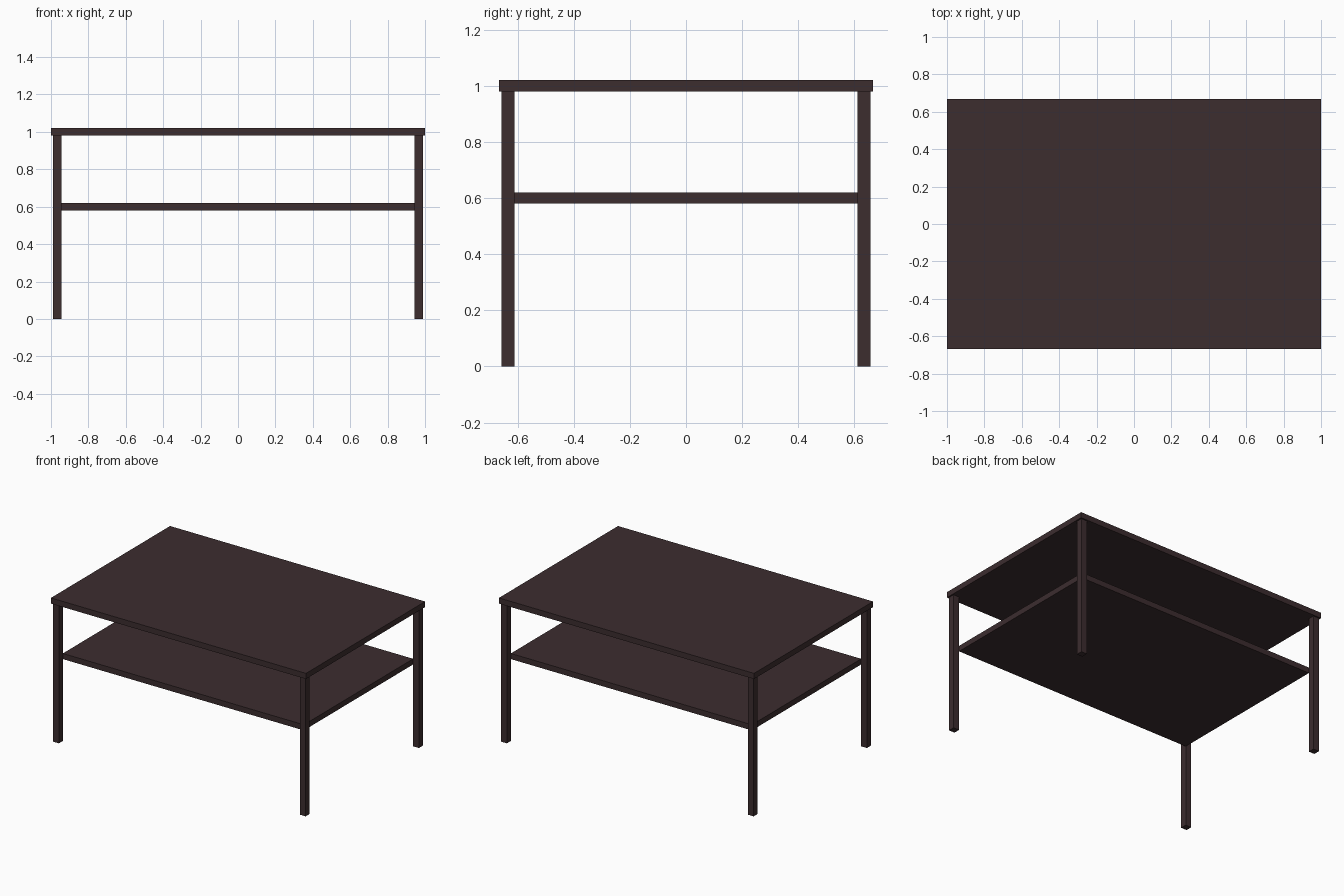
import bpy

if "Cube" in bpy.data.objects:
    bpy.data.objects.remove(bpy.data.objects["Cube"])

# Dark brown wood for the whole table
wood = bpy.data.materials.new("dark brown wood")
wood.diffuse_color = (0.045, 0.026, 0.028, 1.0)
wood.use_nodes = True
wood.node_tree.nodes["Principled BSDF"].inputs["Base Color"].default_value = wood.diffuse_color


def box(name, lo, hi):
    """Axis-aligned box between two corners."""
    bpy.ops.mesh.primitive_cube_add(size=1, location=[(a + b) / 2 for a, b in zip(lo, hi)])
    ob = bpy.context.object
    ob.name = name
    ob.scale = [b - a for a, b in zip(lo, hi)]
    bpy.ops.object.transform_apply(location=False, rotation=False, scale=True)
    ob.data.materials.append(wood)
    return ob


HX, HY = 1.0, 0.667       # half size of the top
INSET, LEG = 0.01, 0.045  # leg inset from the top edge, leg width

# Table top
box("table_top", (-HX, -HY, 0.98), (HX, HY, 1.02))

# Lower shelf, its corners touching the inner corners of the legs
sx, sy = HX - INSET - LEG, HY - INSET - LEG
box("lower_shelf", (-sx, -sy, 0.58), (sx, sy, 0.62))

# Four square legs
cx, cy = HX - INSET - LEG / 2, HY - INSET - LEG / 2
for side, x in (("left", -cx), ("right", cx)):
    for end, y in (("front", -cy), ("back", cy)):
        box(f"{end}_{side}_leg", (x - LEG / 2, y - LEG / 2, 0), (x + LEG / 2, y + LEG / 2, 0.98))
